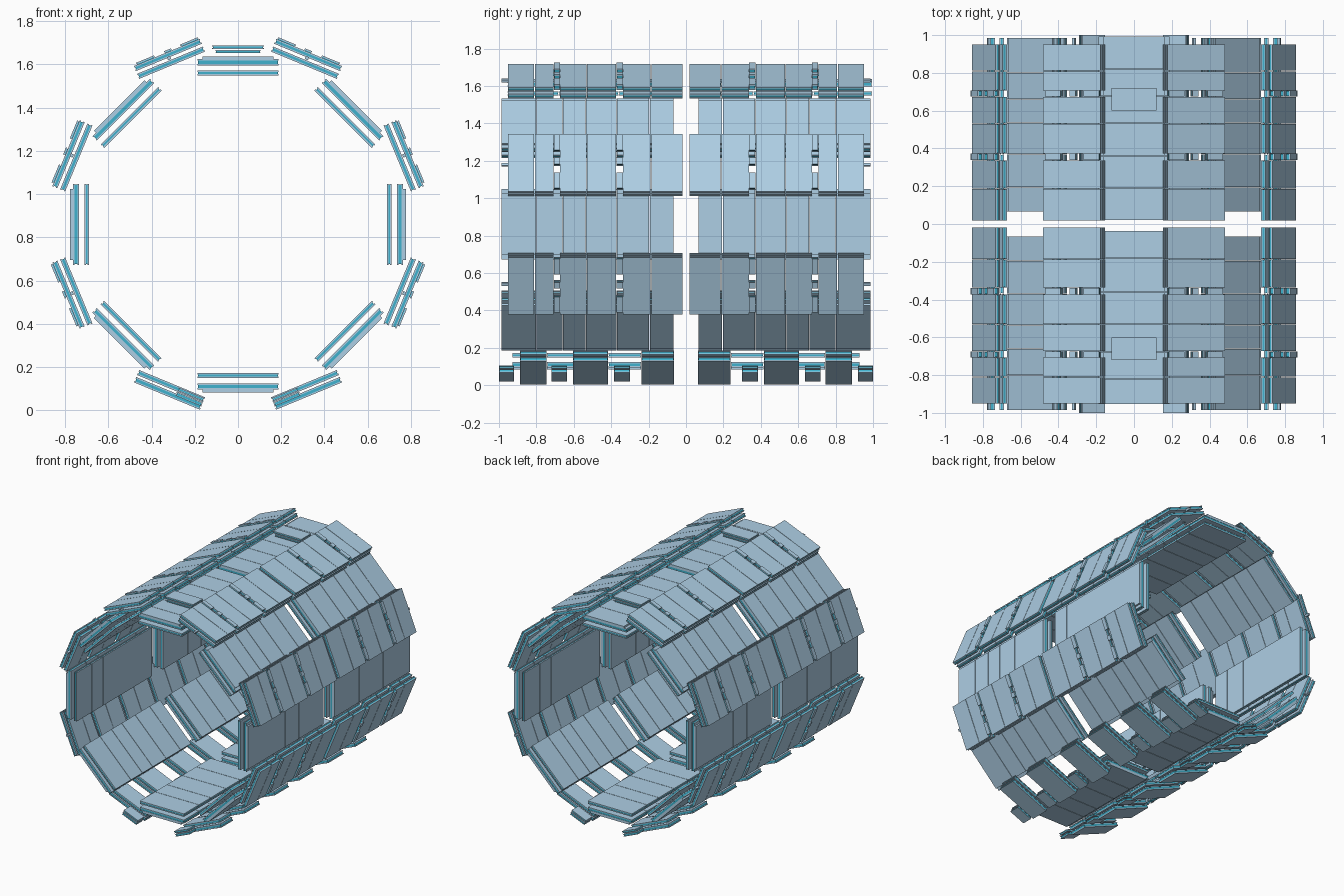
import bpy, bmesh, math
from mathutils import Vector

if "Cube" in bpy.data.objects:
    bpy.data.objects.remove(bpy.data.objects["Cube"])

CZ = 0.86  # height of the barrel axis


def material(name, rgb):
    m = bpy.data.materials.new(name)
    m.diffuse_color = (*rgb, 1)
    m.use_nodes = True
    m.node_tree.nodes["Principled BSDF"].inputs["Base Color"].default_value = m.diffuse_color
    return m


PANEL = material("pale_blue", (0.42, 0.62, 0.78))
CORE = material("teal", (0.05, 0.45, 0.62))


class Part:
    """Collects boxes given in radial, tangential and axial ranges at one sector angle."""

    def __init__(self, name, angle):
        self.name, self.bm = name, bmesh.new()
        a = math.radians(angle)
        self.rad = Vector((math.cos(a), 0, math.sin(a)))
        self.tan = Vector((-math.sin(a), 0, math.cos(a)))

    def box(self, r, t, y, mat=0):
        y = sorted(y)
        v = [self.bm.verts.new(self.rad * rr + self.tan * tt + Vector((0, yy, CZ)))
             for rr in r for tt in t for yy in y]
        for q in ((0, 1, 3, 2), (4, 6, 7, 5), (0, 4, 5, 1),
                  (2, 3, 7, 6), (0, 2, 6, 4), (1, 5, 7, 3)):
            self.bm.faces.new([v[i] for i in q]).material_index = mat

    def slab(self, r0, r1, half, y, mid=0.0, skin=0.007):
        # two skins around a slightly recessed teal core
        t = (mid - half, mid + half)
        self.box((r0, r0 + skin), t, y)
        self.box((r1 - skin, r1), t, y)
        self.box((r0 + skin, r1 - skin), (t[0] + .004, t[1] - .004),
                 (y[0] + .002, y[1] - .002), 1)

    def finish(self):
        bmesh.ops.recalc_face_normals(self.bm, faces=self.bm.faces)
        me = bpy.data.meshes.new(self.name)
        self.bm.to_mesh(me)
        self.bm.free()
        me.materials.append(PANEL)
        me.materials.append(CORE)
        bpy.context.collection.objects.link(bpy.data.objects.new(self.name, me))


def spans(edges, gap=0.003):
    return [(a + gap / 2, b - gap / 2) for a, b in zip(edges, edges[1:])]


def both_ends(s):
    return s + [(-b, -a) for a, b in s]


# Large inner sectors: double-slab chambers in six lengths per half
side = both_ends(spans([.065, .195, .37, .535, .66, .80, .987]))
top = (spans([.02, .19, .36, .535, .68, .82, .995])
       + spans([-.955, -.82, -.68, -.53, -.36, -.18, -.035]))
bottom = both_ends(spans([.065, .24, .415, .60, .745, .93]))
for k in range(8):
    angle = 45 * k
    p = Part(f"large_sector_{k}", angle)
    rows = {90: top, 270: bottom}.get(angle, side)
    for y in rows:
        p.slab(.688, .711, .188, y)
        p.slab(.736, .764, .188, y)
        p.box((.764, .777), (-.165, .165), y)
    p.finish()

# Small outer sectors: chambers with slots bridged by clips
groups = both_ends(spans([.016, .187, .338]) + spans([.372, .53, .675])
                   + spans([.706, .81, .953]))
slots = both_ends([(.338, .372), (.675, .706)])
for k in range(8):
    angle = 22.5 + 45 * k
    if angle in (247.5, 292.5):
        continue
    p = Part(f"small_sector_{k}", angle)
    flip = 1 if math.cos(math.radians(angle)) > 0 else -1
    for y in groups:
        p.slab(.797, .822, .165, y)
        p.slab(.836, .861, .165, y)
    for y in slots:
        for a, b in ((-.15, -.06), (-.01, .025), (.07, .16)):
            t = sorted((flip * a, flip * b))
            p.slab(.84, .871, (t[1] - t[0]) / 2, y, (t[0] + t[1]) / 2)
    for y in both_ends([(.95, .986)]):
        p.box((.825, .84), (-.008, .008), y)
    p.finish()

# Foot sectors: spaced chambers with short infill chambers near the bottom
for name, angle, s in (("left_foot_sector", 247.5, 1), ("right_foot_sector", 292.5, -1)):
    p = Part(name, angle)
    for y in both_ends([(.065, .238), (.417, .603), (.745, .888)]):
        p.slab(.797, .822, .165, y)
        p.slab(.832, .859, .165, y)
    for y in both_ends([(.30, .385), (.635, .72), (.92, 1.0)]):
        p.slab(.802, .817, .065, y, s * .10, .004)
        p.slab(.824, .842, .065, y, s * .10, .004)
    p.finish()

# Small cover chambers above the top sector
p = Part("top_cover_chambers", 90)
for y in both_ends([(.60, .72)]):
    p.slab(.792, .806, .105, y, 0, .004)
    p.slab(.812, .828, .12, y, 0, .005)
p.finish()
